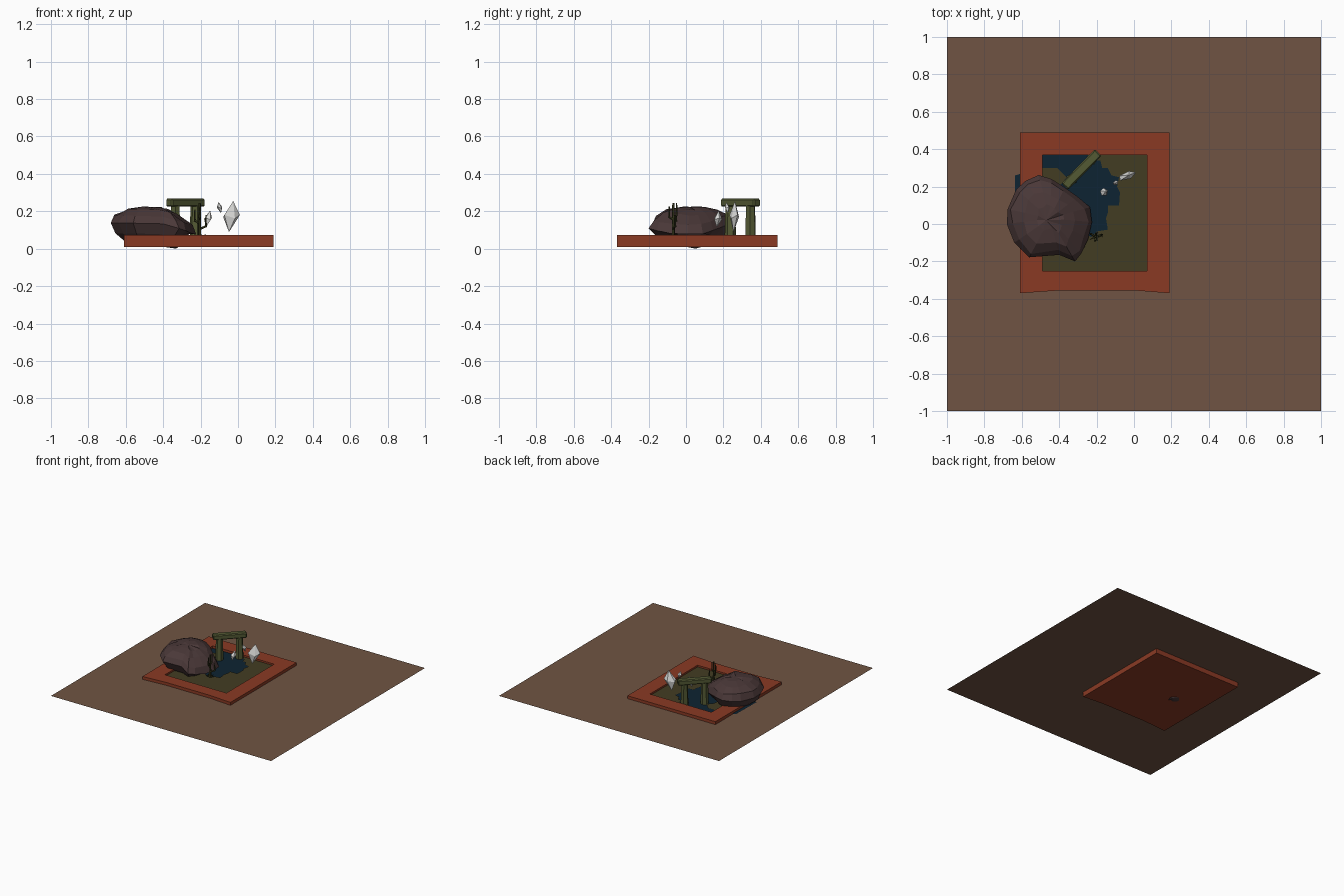
import bpy, bmesh, math, random
from mathutils import Vector, Matrix

if "Cube" in bpy.data.objects:
    bpy.data.objects.remove(bpy.data.objects["Cube"])

random.seed(4)

def mat(name, r, g, b):
    m = bpy.data.materials.new(name)
    lin = [((c / 255 + 0.055) / 1.055) ** 2.4 if c > 10 else c / 255 / 12.92 for c in (r, g, b)]
    m.diffuse_color = (*lin, 1)
    m.use_nodes = True
    m.node_tree.nodes["Principled BSDF"].inputs["Base Color"].default_value = m.diffuse_color
    return m

EARTH = mat("brown earth", 112, 84, 67)
CLAY = mat("red clay", 138, 58, 36)
MOSS = mat("olive ground", 66, 60, 34)
WATER = mat("navy water", 13, 35, 50)
ROCK = mat("dark purple rock", 74, 56, 56)
STONE = mat("mossy green stone", 84, 90, 52)
PLANT = mat("dark green plant", 54, 56, 28)
WHITE = mat("pale white", 226, 226, 224)

def make(name, bm, m, fix=True):
    if fix:
        bmesh.ops.recalc_face_normals(bm, faces=bm.faces)
    me = bpy.data.meshes.new(name)
    bm.to_mesh(me)
    bm.free()
    me.materials.append(m)
    ob = bpy.data.objects.new(name, me)
    bpy.context.collection.objects.link(ob)
    return ob

def sheet(name, pts, z, m):
    bm = bmesh.new()
    f = bm.faces.new([bm.verts.new((x, y, z)) for x, y in pts])
    f.normal_update()
    if f.normal.z < 0:
        f.normal_flip()
    bmesh.ops.triangulate(bm, faces=[f])
    make(name, bm, m, False)

def bar(bm, a, b, w0, w1, sides=4, turn=math.pi / 4):
    """Tapered straight bar from a to b, widths measured as radius."""
    a, b = Vector(a), Vector(b)
    d = b - a
    rot = d.to_track_quat('Z', 'Y').to_matrix().to_4x4()
    bmesh.ops.create_cone(bm, cap_ends=True, segments=sides, radius1=w0, radius2=w1, depth=d.length,
                          matrix=Matrix.Translation((a + b) / 2) @ rot @ Matrix.Rotation(turn, 4, 'Z'))

# ground sheet
sheet("ground", [(-1, -1), (1, -1), (1, 1), (-1, 1)], 0.05, EARTH)

# clay tray: outer wall, rim and recessed floor
bm = bmesh.new()
outer = [(-.61, -.37), (-.4, -.355), (0, -.355), (.19, -.37), (.19, .49), (-.61, .49)]
inner = [(-.49, -.25), (-.4, -.25), (0, -.25), (.07, -.25), (.07, .37), (-.49, .37)]
loops = [[bm.verts.new((x, y, z)) for x, y in p]
         for p, z in ((outer, .01), (outer, .074), (inner, .074), (inner, .03))]
for lo, hi in zip(loops, loops[1:]):
    for i in range(6):
        j = (i + 1) % 6
        bm.faces.new((lo[i], lo[j], hi[j], hi[i]))
bm.faces.new(loops[0][::-1])
bm.faces.new(loops[-1])
make("tray", bm, CLAY)

# pond and the mossy ground around it
sheet("pond", [(-.64, .0), (-.3, -.15), (0, -.1), (.02, .3), (-.1, .44), (-.5, .44), (-.6, .27), (-.635, .26)],
      .055, WATER)
sheet("mossy_ground", [(-.49, -.25), (.07, -.25), (.07, .37), (-.2, .37), (-.2, .34), (-.18, .34), (-.17, .3),
                       (-.14, .3), (-.12, .26), (-.08, .25), (-.09, .2), (-.075, .17), (-.08, .1), (-.14, .1),
                       (-.14, .06), (-.15, .03), (-.14, -.03), (-.2, -.04), (-.23, -.07), (-.3, -.02), (-.4, .05),
                       (-.4, .2), (-.36, .25), (-.38, .27), (-.41, .3), (-.49, .3)], .06, MOSS)

# boulder: stacked rings that follow one outline
outline = [(-.68, 0), (-.675, .08), (-.63, .185), (-.58, .23), (-.51, .262), (-.44, .24), (-.37, .195), (-.3, .145),
           (-.235, .09), (-.225, .01), (-.245, -.08), (-.28, -.155), (-.315, -.2), (-.4, -.165), (-.56, -.178),
           (-.64, -.1)]
cx, cy = -.45, .03
bm = bmesh.new()
rings = []
for s, z in ((.7, .045), (.86, .08), (1, .135), (.9, .18), (.62, .21), (.3, .222)):
    ring = []
    for x, y in outline:
        k = s if s == 1 else s + random.uniform(-.04, .04)
        px, py = cx + (x - cx) * k, cy + (y - cy) * k
        drop = max(0, px + .42) * .28 if z > .1 else 0
        jit = random.uniform(-.006, .004)
        ring.append(bm.verts.new((px, py, z - drop + jit)))
    rings.append(ring)
n = len(outline)
for lo, hi in zip(rings, rings[1:]):
    for i in range(n):
        j = (i + 1) % n
        bm.faces.new((lo[i], lo[j], hi[j], hi[i]))
foot = bm.verts.new((-.33, .05, 0))
peak = bm.verts.new((-.47, .02, .224))
for i in range(n):
    j = (i + 1) % n
    bm.faces.new((foot, rings[0][j], rings[0][i]))
    bm.faces.new((peak, rings[-1][i], rings[-1][j]))
make("boulder", bm, ROCK)

# stone gate: two posts and a lintel
for k, (x, y) in enumerate(((-.335, .237), (-.228, .345))):
    bm = bmesh.new()
    bar(bm, (x, y, .04), (x, y, .23), .031, .026, 6, k * .4)
    make("gate_post_%d" % (k + 1), bm, STONE)
bm = bmesh.new()
bmesh.ops.create_cube(bm, size=1, matrix=Matrix.Translation((-.281, .291, .246))
                      @ Matrix.Rotation(math.radians(45.5), 4, 'Z') @ Matrix.Diagonal((.255, .05, .042, 1)))
bmesh.ops.bevel(bm, geom=bm.edges[:], offset=.007, segments=1, affect='EDGES')
make("gate_lintel", bm, STONE)

# spindly plant: stem with bent arms
bm = bmesh.new()
px, py = -.205, -.068
bar(bm, (px, py, .055), (px, py, .245), .009, .006, 5)
for ang, z, r, h in ((0.3, .12, .035, .06), (2.6, .15, .03, .06), (1.4, .18, .018, .065), (4.6, .17, .022, .055)):
    ex, ey = px + r * math.cos(ang), py + r * math.sin(ang)
    bar(bm, (px, py, z - .015), (ex, ey, z), .006, .006, 5)
    bar(bm, (ex, ey, z - .004), (ex, ey, z + h), .006, .003, 5)
for k in range(5):
    a = k * 1.257
    bar(bm, (px, py, .064), (px + .035 * math.cos(a), py + .025 * math.sin(a), .075), .007, .002, 4)
make("plant", bm, PLANT)

# floating pale shards: leaning double pyramids
def shard(name, c, rx, ry, h, lean, yaw):
    bm = bmesh.new()
    mid = [bm.verts.new((rx * math.cos(a), ry * math.sin(a), h * .12 * math.sin(2 * a + 1)))
           for a in (0, 1.2, 2.5, 3.7, 5)]
    top = bm.verts.new((lean, 0, h))
    low = bm.verts.new((-lean, 0, -h))
    for i in range(5):
        j = (i + 1) % 5
        bm.faces.new((mid[i], mid[j], top))
        bm.faces.new((mid[j], mid[i], low))
    bm.transform(Matrix.Translation(c) @ Matrix.Rotation(yaw, 4, 'Z'))
    make(name, bm, WHITE)

shard("large_shard", (-.037, .258, .172), .05, .022, .083, .012, .35)
shard("medium_shard", (-.16, .17, .16), .022, .024, .045, .012, .4)
shard("small_shard", (-.098, .22, .22), .016, .013, .03, -.008, .5)
